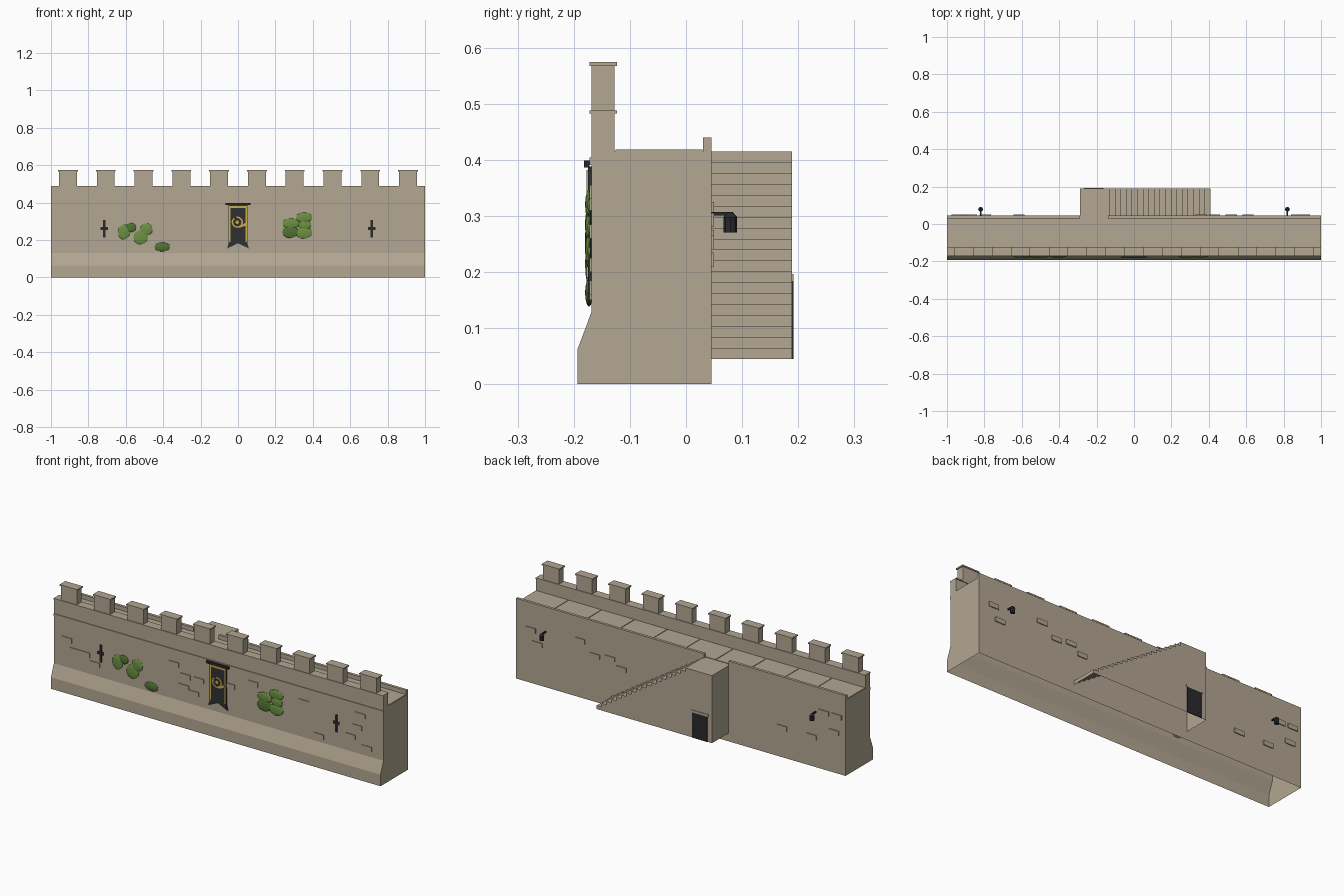
import bpy, bmesh
from math import radians, cos, sin, pi

old = bpy.data.objects.get("Cube")
if old:
    bpy.data.objects.remove(old, do_unlink=True)


def material(name, rgb):
    m = bpy.data.materials.new(name)
    m.use_nodes = True
    m.diffuse_color = (*rgb, 1)
    m.node_tree.nodes["Principled BSDF"].inputs["Base Color"].default_value = (*rgb, 1)
    return m


STONE = material("sandstone", (0.45, 0.385, 0.29))
IRON = material("black_iron", (0.022, 0.022, 0.025))
CLOTH = material("dark_cloth", (0.03, 0.03, 0.033))
GOLD = material("gold", (0.62, 0.42, 0.06))
LEAF = material("leaf_green", (0.15, 0.28, 0.055))
LEAF_DARK = material("dark_leaf_green", (0.08, 0.17, 0.035))


def finish(name, bm, mat):
    bmesh.ops.recalc_face_normals(bm, faces=bm.faces)
    mesh = bpy.data.meshes.new(name)
    bm.to_mesh(mesh)
    bm.free()
    mesh.materials.append(mat)
    obj = bpy.data.objects.new(name, mesh)
    bpy.context.collection.objects.link(obj)
    return obj


def prism(name, profile, axis, lo, hi, mat, open_bottom=False):
    """Extrude a closed profile along x or y; the last profile edge is the bottom."""
    bm = bmesh.new()
    place = (lambda a, b, t: (t, a, b)) if axis == "x" else (lambda a, b, t: (a, t, b))
    near, far = [[bm.verts.new(place(a, b, t)) for a, b in profile] for t in (lo, hi)]
    bm.faces.new(near)
    bm.faces.new(far)
    n = len(profile)
    for i in range(n - 1 if open_bottom else n):
        j = (i + 1) % n
        bm.faces.new((near[i], near[j], far[j], far[i]))
    return finish(name, bm, mat)


def box(name, x0, x1, y0, y1, z0, z1, mat=STONE):
    return prism(name, [(x0, z0), (x0, z1), (x1, z1), (x1, z0)], "y", y0, y1, mat)


# Main wall: hollow shell with a battered base
FRONT, BACK, FLOOR = -0.168, 0.045, 0.415
prism("wall_body", [(-0.193, 0), (-0.193, 0.063), (FRONT, 0.13), (FRONT, FLOOR),
                    (BACK, FLOOR), (BACK, 0)], "x", -1, 1, STONE, open_bottom=True)
box("string_course", -1, 1, -0.172, FRONT, 0.391, 0.404)

# Walkway paving and low back curb, with a gap at the stair landing
for i in range(10):
    x = -1 + 0.2 * i
    box("walkway_slab", x + 0.002, x + 0.198, -0.126, 0.029, FLOOR, FLOOR + 0.003)
for x0, x1 in ((-1, -0.29), (-0.14, 1)):
    box("back_curb", x0, x1, 0.03, BACK, FLOOR, 0.44)

# Parapet, coping and capped merlons
box("parapet", -1, 1, FRONT, -0.127, FLOOR, 0.483)
box("parapet_coping", -1, 1, -0.172, -0.123, 0.482, 0.488)
for i in range(10):
    x = -0.909 + 0.202 * i
    box("merlon", x - 0.048, x + 0.048, FRONT, -0.127, 0.488, 0.568)
    box("merlon_cap", x - 0.053, x + 0.053, -0.172, -0.123, 0.567, 0.574)

# Hollow staircase with landing
STEPS, FOOT, RUN = 18, 0.045, 0.03
RISE = (FLOOR - FOOT) / (STEPS + 1)
steps = [(-0.29, FOOT), (-0.29, FLOOR)]
for i in range(STEPS + 1):
    x = -0.13 + RUN * i
    steps += [(x, FLOOR - RISE * i), (x, FLOOR - RISE * (i + 1))]
prism("staircase", steps, "y", BACK, 0.189, STONE, open_bottom=True)
box("stair_door", -0.262, -0.17, 0.188, 0.192, FOOT, 0.183, IRON)
box("door_lintel", -0.268, -0.164, 0.188, 0.192, 0.183, 0.196)

# Raised bricks on both faces (right edge x, lower edge z)
front_bricks = [(-0.89, 0.27), (-0.84, 0.22), (-0.78, 0.22), (-0.72, 0.18),
                (-0.24, 0.31), (-0.17, 0.26), (-0.09, 0.26), (-0.18, 0.2),
                (-0.12, 0.18), (0.1, 0.28), (0.24, 0.33), (0.55, 0.31),
                (0.64, 0.15), (0.89, 0.33), (0.87, 0.26), (0.83, 0.2), (0.93, 0.16)]
back_bricks = [(0.94, 0.28), (0.9, 0.21), (0.64, 0.3), (0.55, 0.24), (0.46, 0.25),
               (0.39, 0.21), (-0.585, 0.15), (-0.765, 0.15), (-0.84, 0.3),
               (-0.917, 0.3), (-0.9, 0.21)]
for x, z in front_bricks:
    box("front_brick", x - 0.06, x, -0.172, FRONT, z, z + 0.025)
for x, z in back_bricks:
    box("back_brick", x - 0.06, x, BACK, 0.05, z, z + 0.025)

# Arrow slits and back lanterns, mirrored in x
for s in (-1, 1):
    cx = 0.715 * s
    box("arrow_slit", cx - 0.006, cx + 0.006, -0.171, FRONT, 0.212, 0.308, IRON)
    box("arrow_slit_bar", cx - 0.02, cx + 0.02, -0.171, FRONT, 0.254, 0.27, IRON)
    cx = 0.82 * s
    box("lantern_bracket", cx - 0.004, cx + 0.004, BACK, 0.078, 0.301, 0.307, IRON)
    for name, r1, r2, h, z in (("lantern_body", 0.012, 0.012, 0.027, 0.284),
                               ("lantern_cap", 0.013, 0.004, 0.01, 0.302)):
        bm = bmesh.new()
        bmesh.ops.create_cone(bm, cap_ends=True, segments=8, radius1=r1, radius2=r2, depth=h)
        bmesh.ops.translate(bm, verts=bm.verts, vec=(cx, 0.079, z))
        finish(name, bm, IRON)

# Swallow-tailed banner with gold trim
box("banner_rod", -0.068, 0.068, -0.182, -0.172, 0.386, 0.399, IRON)
prism("banner_cloth", [(-0.05, 0.388), (0.05, 0.388), (0.05, 0.185), (0.058, 0.155),
                       (0, 0.182), (-0.058, 0.155), (-0.05, 0.185)],
      "y", -0.175, FRONT, CLOTH)
for s in (-1, 1):
    x = 0.044 * s
    box("banner_side_trim", x - 0.003, x + 0.003, -0.177, -0.174, 0.19, 0.38, GOLD)
box("banner_top_trim", -0.047, 0.047, -0.177, -0.174, 0.372, 0.382, GOLD)


# Emblem: open ring, centre stud and small horn
def arc(r, a0, a1, n=18):
    return [(r * cos(radians(a0 + (a1 - a0) * i / n)) - 0.004,
             0.295 + r * sin(radians(a0 + (a1 - a0) * i / n))) for i in range(n + 1)]


prism("emblem_ring", arc(0.03, 130, 460) + arc(0.022, 460, 130), "y", -0.177, -0.174, GOLD)
prism("emblem_stud", arc(0.01, 0, 315, 7), "y", -0.177, -0.174, GOLD)
prism("emblem_horn", [(0.015, 0.278), (0.04, 0.292), (0.04, 0.276), (0.005, 0.264)],
      "y", -0.177, -0.174, GOLD)

# Ivy clumps: flattened faceted blobs (x, z, half width, half height)
ivy = [(-0.61, 0.243, 0.033, 0.042), (-0.572, 0.266, 0.028, 0.025),
       (-0.49, 0.256, 0.034, 0.034), (-0.52, 0.215, 0.04, 0.04),
       (-0.405, 0.163, 0.043, 0.025), (0.283, 0.288, 0.047, 0.028),
       (0.353, 0.32, 0.045, 0.028), (0.28, 0.243, 0.045, 0.033),
       (0.353, 0.238, 0.045, 0.032), (0.357, 0.28, 0.036, 0.026)]
for i, (x, z, rx, rz) in enumerate(ivy):
    bm = bmesh.new()
    bmesh.ops.create_icosphere(bm, subdivisions=2, radius=1)
    bmesh.ops.scale(bm, verts=bm.verts, vec=(rx, 0.007, rz))
    bmesh.ops.translate(bm, verts=bm.verts, vec=(x, -0.173, z))
    finish("ivy_clump", bm, LEAF_DARK if i % 3 == 1 else LEAF)
